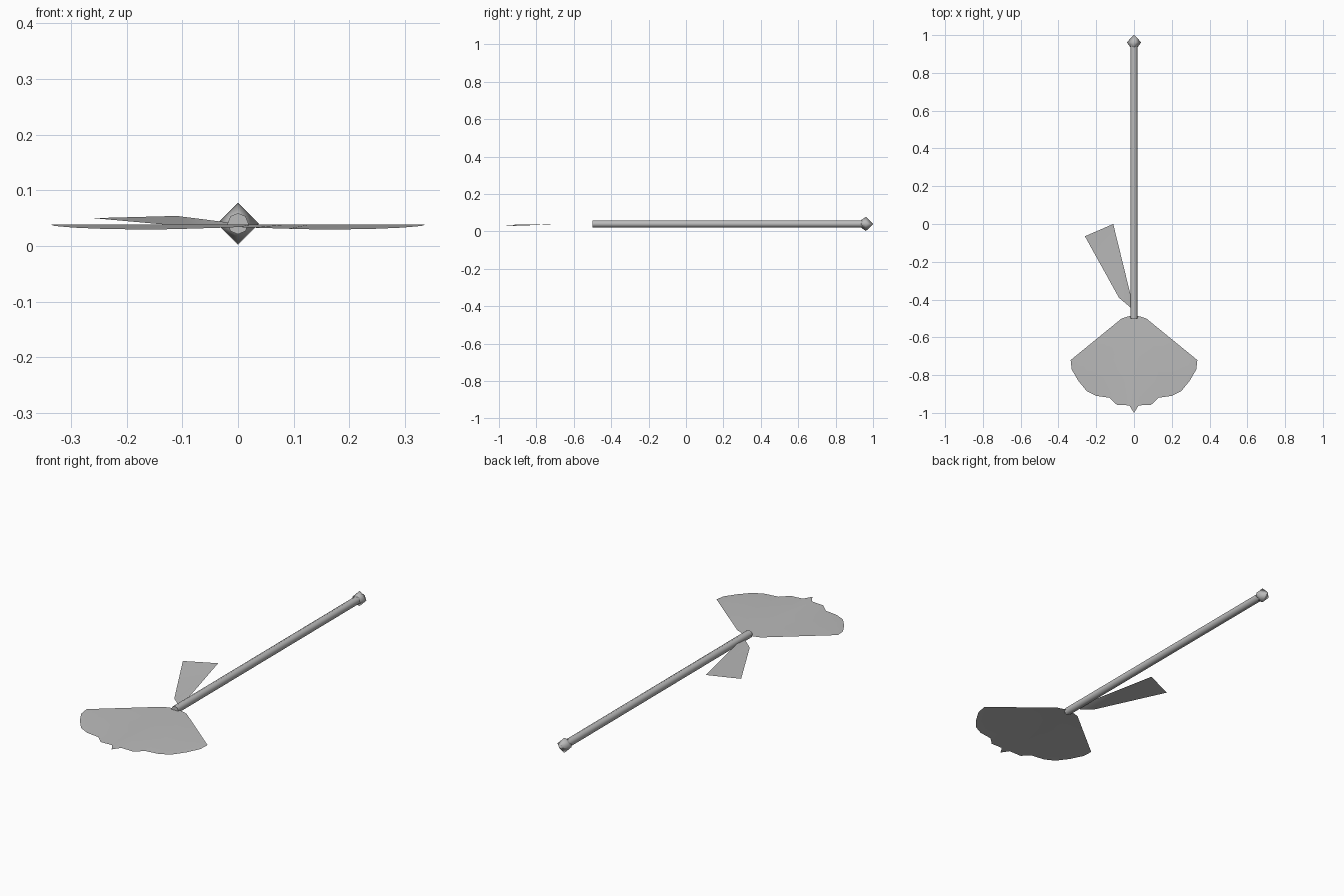
import bpy
import math

cube = bpy.data.objects.get("Cube")
if cube:
    bpy.data.objects.remove(cube, do_unlink=True)

GREY = (0.5, 0.5, 0.5, 1.0)
grey = bpy.data.materials.new("plain grey")
grey.use_nodes = True
grey.diffuse_color = GREY
grey.node_tree.nodes["Principled BSDF"].inputs["Base Color"].default_value = GREY

AXIS_Z = 0.04   # height of the shaft centre line


def make_object(name, verts, faces, smooth_angle=None):
    mesh = bpy.data.meshes.new(name)
    mesh.from_pydata(verts, [], faces)
    mesh.materials.append(grey)
    obj = bpy.data.objects.new(name, mesh)
    bpy.context.collection.objects.link(obj)
    if smooth_angle is not None:
        bpy.ops.object.select_all(action='DESELECT')
        obj.select_set(True)
        bpy.context.view_layer.objects.active = obj
        bpy.ops.object.shade_smooth_by_angle(angle=math.radians(smooth_angle))
    return obj


def lathe_y(name, profile, sides, smooth_angle):
    """Turn (y, radius) rings around the shaft axis and cap both ends."""
    verts, faces = [], []
    for y, r in profile:
        for i in range(sides):
            a = 2 * math.pi * i / sides
            verts.append((r * math.cos(a), y, AXIS_Z + r * math.sin(a)))
    for k in range(len(profile) - 1):
        for i in range(sides):
            j = (i + 1) % sides
            a, b = k * sides, (k + 1) * sides
            faces.append((a + i, b + i, b + j, a + j))
    last = (len(profile) - 1) * sides
    faces.append(tuple(range(sides)))
    faces.append(tuple(last + i for i in reversed(range(sides))))
    return make_object(name, verts, faces, smooth_angle)


# Long shaft with a four-sided pointed knob at the back end
lathe_y("shaft", [(-0.5, 0.019), (0.95, 0.019)], 8, 80)
lathe_y("end_knob", [(0.925, 0.012), (0.962, 0.038), (1.0, 0.002)], 4, 80)

# Fan blade: flat near the shaft, drooping slightly towards its ragged rim
FOLD_Y, FOLD_Z = -0.72, 0.039
half_rim = [  # x, y, z from the side corner to the middle point
    (0.335, -0.725, 0.038), (0.33, -0.77, 0.036), (0.295, -0.83, 0.033),
    (0.25, -0.885, 0.031), (0.20, -0.91, 0.030), (0.13, -0.92, 0.030),
    (0.09, -0.958, 0.031), (0.025, -0.96, 0.033)]
rim = [(-x, y, z) for x, y, z in half_rim] + [(0, -1.0, 0.034)] + half_rim[::-1]
fold = [(x, FOLD_Y, FOLD_Z) for x, y, z in rim]
n = len(rim)
root = [(0.065, -0.50, FOLD_Z), (0, -0.48, FOLD_Z), (-0.065, -0.50, FOLD_Z)]
fan_faces = [(i, i + 1, n + i + 1, n + i) for i in range(n - 1)]
fan_faces.append(tuple(range(n, 2 * n + 3)))
make_object("fan_blade", rim + fold + root, fan_faces, 30)

# Single narrow side blade, rising away from the shaft end
side = [(-0.11, 0.0, 0.054), (-0.26, -0.065, 0.050), (-0.08, -0.39, 0.034),
        (-0.015, -0.445, 0.035), (0.0, -0.45, 0.040)]
make_object("side_blade", side, [(0, 1, 2), (0, 2, 3), (0, 3, 4)], 30)
